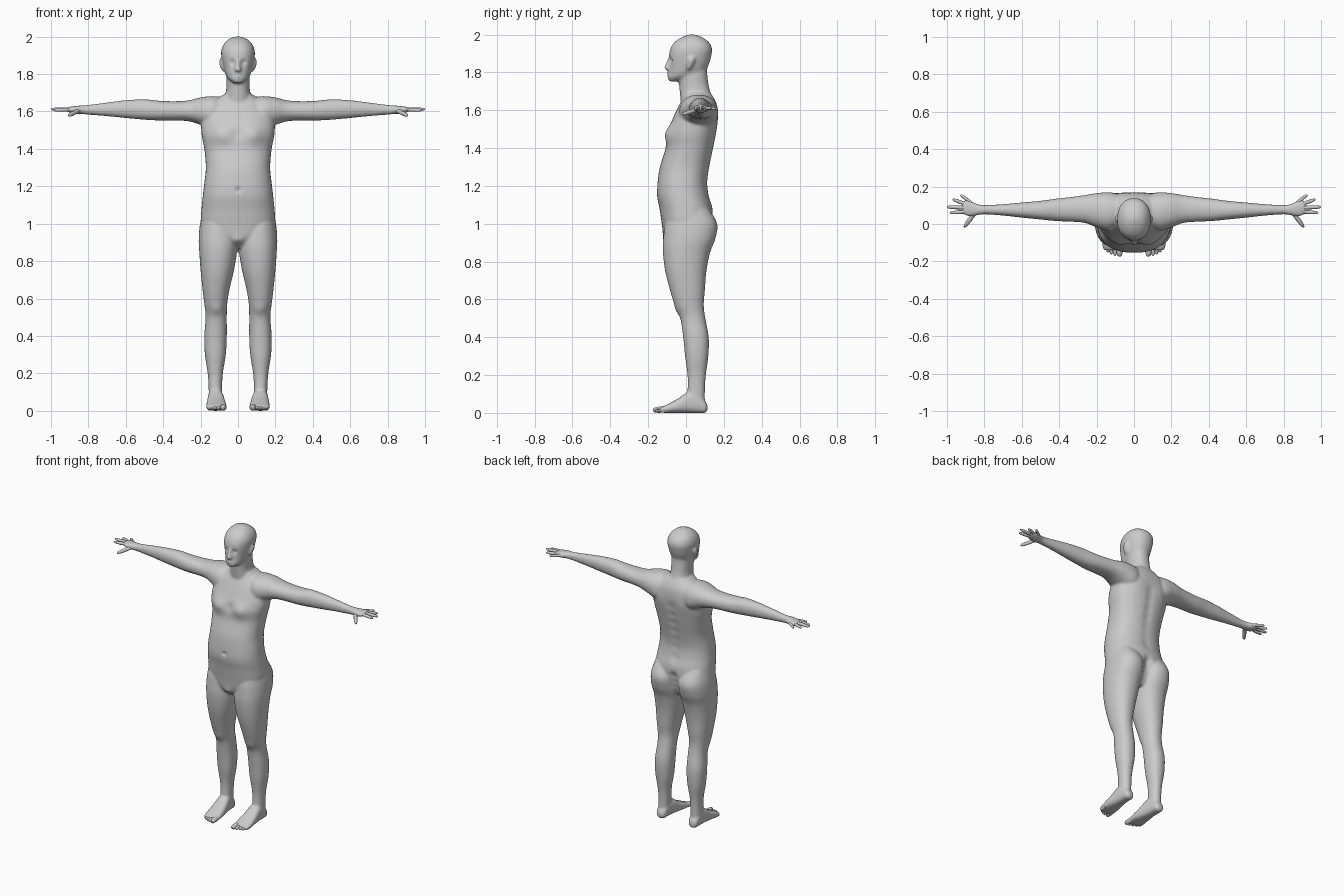
import bpy, bmesh, math
from mathutils import Vector

SIDES, STEPS = 40, 5
bm = bmesh.new()


def smooth_rings(rings):
    """Catmull-Rom interpolation between the given cross-sections."""
    out = []
    for i in range(len(rings) - 1):
        p0, p1, p2, p3 = (rings[max(i - 1, 0)], rings[i], rings[i + 1],
                          rings[min(i + 2, len(rings) - 1)])
        for k in range(STEPS):
            t = k / STEPS
            out.append([0.5 * (2 * b + (c - a) * t + (2 * a - 5 * b + 4 * c - d) * t * t
                               + (3 * b - a - 3 * c + d) * t ** 3)
                        for a, b, c, d in zip(p0, p1, p2, p3)])
    return out + [list(rings[-1])]


def loft(rings, axis='z', power=2.2, side=1):
    """Rings are (position, u min, u max, v min, v max) across the axis."""
    loops = []
    for p, u0, u1, v0, v1 in smooth_rings(rings):
        loop = []
        for k in range(SIDES):
            c, s = math.cos(2 * math.pi * k / SIDES), math.sin(2 * math.pi * k / SIDES)
            u = (u0 + u1) / 2 + (u1 - u0) / 2 * math.copysign(abs(c) ** (2 / power), c)
            v = (v0 + v1) / 2 + (v1 - v0) / 2 * math.copysign(abs(s) ** (2 / power), s)
            x, y, z = {'z': (u, v, p), 'x': (p, u, v), 'y': (u, p, v)}[axis]
            loop.append(bm.verts.new((x * side, y, z)))
        loops.append(loop)
    faces = [bm.faces.new(loops[0]), bm.faces.new(loops[-1][::-1])]
    for a, b in zip(loops, loops[1:]):
        for k in range(SIDES):
            j = (k + 1) % SIDES
            faces.append(bm.faces.new((a[k], b[k], b[j], a[j])))
    bmesh.ops.recalc_face_normals(bm, faces=faces)


# torso
loft([(0.87, -.08, .08, -.07, .08), (0.92, -.14, .14, -.115, .11), (1.0, -.195, .195, -.128, .14),
      (1.08, -.195, .195, -.14, .14), (1.15, -.188, .188, -.153, .122), (1.22, -.18, .18, -.15, .114),
      (1.3, -.172, .172, -.138, .125), (1.4, -.18, .18, -.108, .146), (1.48, -.195, .195, -.1, .16),
      (1.56, -.195, .195, -.068, .168), (1.62, -.17, .17, -.04, .165), (1.66, -.12, .12, -.02, .15),
      (1.69, -.08, .08, -.015, .13)], power=2.35)
# neck
loft([(1.6, -.09, .09, -.02, .15), (1.67, -.072, .072, -.03, .137), (1.72, -.063, .063, -.035, .122),
      (1.78, -.063, .063, -.04, .113), (1.84, -.06, .06, -.03, .11)])
# head
loft([(1.752, -.02, .02, -.085, -.04), (1.762, -.036, .036, -.094, 0), (1.78, -.056, .056, -.096, .06),
      (1.805, -.069, .069, -.091, .1), (1.84, -.079, .079, -.088, .12), (1.88, -.087, .087, -.09, .132),
      (1.92, -.09, .09, -.084, .138), (1.955, -.079, .079, -.065, .125), (1.982, -.056, .056, -.03, .092),
      (1.995, -.031, .031, 0, .062), (2.001, -.01, .01, .02, .04)])
# nose
loft([(1.808, -.01, .01, -.098, -.07), (1.822, -.019, .019, -.114, -.07),
      (1.845, -.011, .011, -.108, -.07), (1.878, -.009, .009, -.093, -.07)])

for s in (1, -1):
    # leg
    loft([(1.08, .03, .185, -.08, .12), (1.0, .004, .203, -.11, .165), (.92, 0, .21, -.12, .155),
          (.85, .005, .207, -.122, .128), (.75, .022, .2, -.11, .108), (.65, .045, .19, -.085, .1),
          (.57, .058, .18, -.06, .094), (.5, .06, .173, -.03, .102), (.4, .06, .18, -.015, .12),
          (.3, .065, .177, -.005, .118), (.2, .081, .162, .008, .105), (.12, .085, .157, .008, .1),
          (.04, .085, .157, 0, .1)], side=s)
    # foot
    loft([(.113, .105, .138, .012, .04), (.1, .09, .152, 0, .065), (.06, .083, .158, 0, .11),
          (.01, .075, .162, 0, .11), (-.04, .067, .167, 0, .077), (-.09, .061, .17, 0, .05),
          (-.125, .062, .168, .001, .033), (-.142, .075, .155, .005, .025)], 'y', 2.6, s)
    # arm and palm
    loft([(.06, .01, .15, 1.52, 1.67), (.13, -.035, .168, 1.5, 1.682), (.2, -.018, .165, 1.528, 1.675),
          (.26, .005, .155, 1.547, 1.66), (.33, .012, .145, 1.552, 1.655), (.42, .016, .135, 1.552, 1.657),
          (.5, .024, .124, 1.556, 1.665), (.6, .034, .115, 1.565, 1.66), (.7, .045, .106, 1.575, 1.648),
          (.8, .052, .101, 1.583, 1.635), (.84, .046, .108, 1.587, 1.632), (.87, .04, .122, 1.588, 1.629),
          (.9, .046, .128, 1.595, 1.625), (.918, .06, .118, 1.6, 1.62)], 'x', side=s)
    # ear
    loft([(1.815, .074, .084, .005, .022), (1.83, .074, .092, .004, .033), (1.855, .076, .1, .006, .044),
          (1.875, .078, .1, .012, .048), (1.885, .08, .092, .02, .04)], side=s)

# fuse all the parts into one skin
mesh = bpy.data.meshes.new("body")
bm.to_mesh(mesh)
bm.free()
body = bpy.data.objects.new("body", mesh)
bpy.context.collection.objects.link(body)
bpy.context.view_layer.objects.active = body
body.select_set(True)
fuse = body.modifiers.new("fuse", 'REMESH')
fuse.mode, fuse.voxel_size, fuse.use_smooth_shade = 'VOXEL', 0.0075, True
relax = body.modifiers.new("relax", 'SMOOTH')
relax.factor, relax.iterations = 0.5, 5
for name in ("fuse", "relax"):
    bpy.ops.object.modifier_apply(modifier=name)

# sculpted details: (x, y, z, radius, push along y), mirrored when off centre
details = [(.032, -.088, 1.862, .015, .013),    # eye sockets
           (.032, -.08, 1.86, .007, -.005),     # eyes
           (0, -.095, 1.79, .012, -.006),       # lips
           (.085, -.09, 1.475, .05, -.016),     # chest
           (0, -.1, 1.48, .03, .008),
           (0, -.153, 1.18, .012, .012),        # navel
           (0, -.125, .9, .028, -.014),         # groin
           (.118, -.045, .54, .03, -.006),      # knees
           (.1, .16, 1.53, .06, .006)]          # shoulder blades
details += [(0, .14 + .02 * abs(z - 1.2), z, .03, -.008) for z in (1.15, 1.21, 1.27, 1.33, 1.39, 1.45, 1.51)]
details += [(0, .145, z, .028, -.018) for z in (.9, .94, .98, 1.02)]
for x, y, z, r, push in details:
    for s in ((1, -1) if x else (1,)):
        c = Vector((x * s, y, z))
        for v in body.data.vertices:
            if abs(v.co.z - z) < 3 * r:
                v.co.y += push * math.exp(-(v.co - c).length_squared / (r * r))


def digit(name, base, tip, radius, s):
    """Tapered round finger or toe with a rounded tip."""
    curve = bpy.data.curves.new(name, 'CURVE')
    curve.dimensions, curve.bevel_depth, curve.bevel_resolution = '3D', radius, 3
    curve.use_fill_caps = True
    line = curve.splines.new('POLY')
    shape = ((0, 1), (.3, .95), (.5, 1), (.8, .85), (.93, .65), (1, .25))
    line.points.add(len(shape) - 1)
    for p, (t, r) in zip(line.points, shape):
        co = Vector(base).lerp(Vector(tip), t)
        p.co, p.radius = (co.x * s, co.y, co.z, 1), r
    line.use_smooth = True
    bpy.context.collection.objects.link(bpy.data.objects.new(name, curve))


fingers = [((.87, .113, 1.61), (.928, .157, 1.608), .009), ((.89, .103, 1.611), (.97, .132, 1.61), .01),
           ((.895, .087, 1.612), (1.0, .091, 1.612), .0105), ((.89, .066, 1.611), (.985, .06, 1.607), .0105),
           ((.85, .06, 1.605), (.908, -.017, 1.578), .012)]
toes = [((.081, -.11, .019), (.076, -.174, .014), .017), ((.104, -.11, .016), (.101, -.17, .011), .011),
        ((.122, -.11, .015), (.121, -.162, .011), .0105), ((.139, -.1, .015), (.139, -.152, .011), .0105),
        ((.154, -.09, .014), (.155, -.138, .011), .0105)]
for s in (1, -1):
    for f in fingers:
        digit("finger", *f, s)
    for t in toes:
        digit("toe", *t, s)
